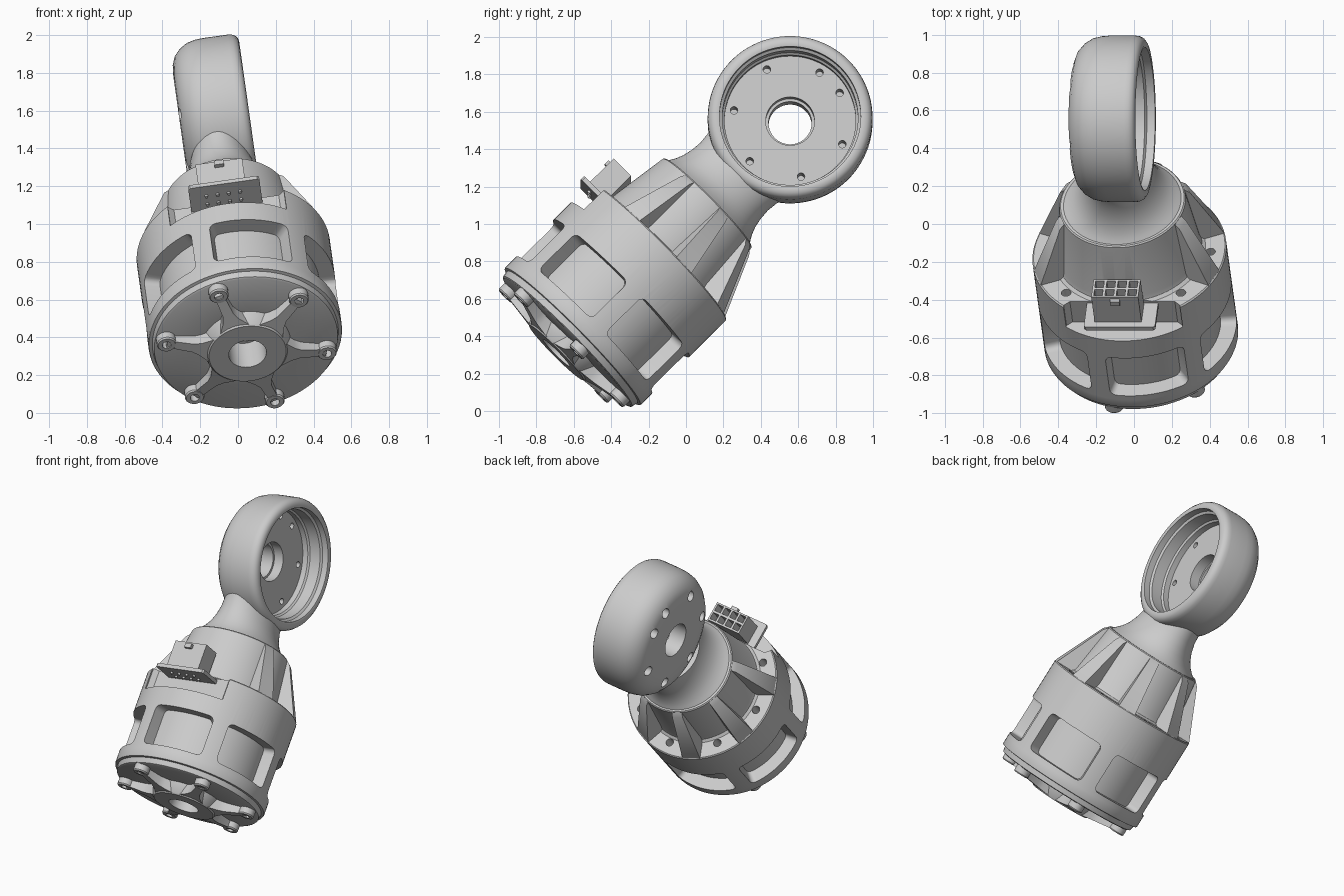
import bpy, bmesh
from math import radians, cos, sin, pi, tau
from mathutils import Matrix, Vector

cube = bpy.data.objects.get("Cube")
if cube:
    bpy.data.objects.remove(cube, do_unlink=True)

grey = bpy.data.materials.new("light grey")
grey.use_nodes = True
grey.diffuse_color = (0.6, 0.6, 0.6, 1)
grey.node_tree.nodes["Principled BSDF"].inputs["Base Color"].default_value = (0.6, 0.6, 0.6, 1)

# Parts are built upright, then leaned back and sideways together
LEAN = (Matrix.Translation((0.045, -0.65, 0.355))
        @ Matrix.Rotation(radians(-8), 4, 'Y') @ Matrix.Rotation(radians(-45), 4, 'X'))
RING_Z = 1.705
SIDE = Matrix.Translation((0, 0, RING_Z)) @ Matrix.Rotation(pi / 2, 4, 'Y')


def spot(angle, r, z):
    return Matrix.Rotation(radians(angle), 4, 'Z') @ Matrix.Translation((r, 0, z))


def finish(name, bm):
    bmesh.ops.recalc_face_normals(bm, faces=bm.faces)
    mesh = bpy.data.meshes.new(name)
    bm.to_mesh(mesh)
    bm.free()
    mesh.materials.append(grey)
    ob = bpy.data.objects.new(name, mesh)
    bpy.context.collection.objects.link(ob)
    ob.matrix_world = LEAN
    return ob


def lathe(bm, profile, matrix=Matrix(), steps=96):
    """Revolve a closed (radius, height) profile."""
    before = set(bm.verts)
    vs = [bm.verts.new((r, 0, z)) for r, z in profile]
    es = [bm.edges.new((a, b)) for a, b in zip(vs, vs[1:] + vs[:1])
          if a.co.x > 0 or b.co.x > 0]
    bmesh.ops.spin(bm, geom=vs + es, cent=(0, 0, 0), axis=(0, 0, 1),
                   angle=tau, steps=steps, use_merge=True)
    new = [v for v in bm.verts if v not in before]
    bmesh.ops.remove_doubles(bm, verts=new, dist=1e-5)
    new = [v for v in bm.verts if v not in before]
    bmesh.ops.transform(bm, matrix=matrix, verts=new)


def prism(bm, points, z0, z1, matrix=Matrix()):
    lo = [bm.verts.new(matrix @ Vector((x, y, z0))) for x, y in points]
    hi = [bm.verts.new(matrix @ Vector((x, y, z1))) for x, y in points]
    bm.faces.new(lo[::-1])
    bm.faces.new(hi)
    for i in range(len(lo)):
        j = (i + 1) % len(lo)
        bm.faces.new((lo[i], lo[j], hi[j], hi[i]))
    return lo + hi


def box(bm, x0, x1, y0, y1, z0, z1):
    prism(bm, [(x0, y0), (x1, y0), (x1, y1), (x0, y1)], z0, z1)


def rod(bm, r, length, matrix, n=24):
    bmesh.ops.create_cone(bm, cap_ends=True, segments=n, radius1=r, radius2=r,
                          depth=length, matrix=matrix)


def cut(target, bm):
    cutter = finish("cutter", bm)
    cutter.hide_render = True
    mod = target.modifiers.new("cut", 'BOOLEAN')
    mod.operation, mod.solver, mod.object = 'DIFFERENCE', 'EXACT', cutter
    bpy.context.view_layer.update()
    bpy.context.view_layer.objects.active = target
    bpy.ops.object.modifier_apply(modifier=mod.name)
    bpy.data.objects.remove(cutter, do_unlink=True)


# Motor housing with tapered shoulder
bm = bmesh.new()
lathe(bm, [(0, .12), (.515, .12), (.515, .705), (.508, .712), (.405, .712), (.388, .725),
           (.38, .75), (.338, 1.06), (.335, 1.077), (.328, 1.084), (0, 1.084)])
housing = finish("housing", bm)

# Six rounded windows, the board notch, screw holes and the shaft bore
bm = bmesh.new()
for k in range(6):
    w = bmesh.new()
    bmesh.ops.create_cube(w, size=1)
    bmesh.ops.scale(w, vec=(.42, .2, .28), verts=w.verts)
    edges = [e for e in w.edges if abs((e.verts[0].co - e.verts[1].co).y) > .1]
    bmesh.ops.bevel(w, geom=edges, offset=.035, segments=4, profile=.5, affect='EDGES')
    for i in range(-7, 8):
        bmesh.ops.bisect_plane(w, geom=w.verts[:] + w.edges[:] + w.faces[:],
                               plane_co=(i * .026, 0, 0), plane_no=(1, 0, 0))
    for v in w.verts:
        a, r = radians(-18 + 60 * k) + v.co.x * 2, .53 + v.co.y
        v.co = (r * cos(a), r * sin(a), .29 + v.co.z)
    tmp = bpy.data.meshes.new("tmp")
    w.to_mesh(tmp)
    w.free()
    bm.from_mesh(tmp)
    bpy.data.meshes.remove(tmp)
prism(bm, [(-.33, -.6), (.33, -.6), (.31, -.4), (.28, -.372), (-.28, -.372), (-.31, -.4)],
      .56, .8)
for k in range(8):
    if k != 6:
        rod(bm, .026, .2, spot(45 * k, .433, .7))
rod(bm, .085, .6, Matrix.Translation((0, 0, .1)), 48)
cut(housing, bm)

# Shoulder ribs between the screw pads, wider at the foot
bm = bmesh.new()
outline = [(.28, .69), (.508, .69), (.508, .715), (.36, 1.05), (.335, 1.075), (.28, 1.075)]
for k in range(8):
    if k not in (5, 6):
        turn = Matrix.Rotation(radians(22.5 + 45 * k), 4, 'Z')
        for v in prism(bm, outline, -.062, .062, Matrix.Rotation(pi / 2, 4, 'X')):
            v.co.y *= 1 - 1.2 * (v.co.z - .7)
            v.co = turn @ v.co
finish("shoulder_ribs", bm)

# End cover with raised hub
bm = bmesh.new()
lathe(bm, [(.1, -.06), (.205, -.06), (.215, -.05), (.235, .02), (.478, .02),
           (.488, .025), (.495, .06), (.512, .063), (.515, .07), (.515, .12), (.1, .12)])
finish("end_cover", bm)

# Cover spokes sloping out to the screw bosses
bm = bmesh.new()
half = [(.19, -.085), (.25, -.045), (.29, -.03), (.43, -.024)]
outline = half + [(x, -y) for x, y in reversed(half)]
for k in range(6):
    turn = spot(15.5 + 60 * k, 0, 0)
    for v in prism(bm, outline, -.02, .05):
        if v.co.z < 0:
            v.co.z -= .035 * (.43 - v.co.x) / .24
        v.co = turn @ v.co
    lathe(bm, [(.024, -.028), (.046, -.028), (.052, -.02), (.052, .05), (.024, .05)],
          spot(15.5 + 60 * k, .433, 0), 24)
finish("cover_spokes", bm)

# Neck, round at the shoulder and oval at the ring
bm = bmesh.new()
rings = []
for z, rx, ry in [(1.075, .325, .325), (1.1, .29, .305), (1.13, .256, .288), (1.17, .225, .272),
                  (1.22, .2, .261), (1.28, .18, .256), (1.34, .17, .262), (1.4, .165, .275)]:
    rings.append([bm.verts.new((rx * cos(tau * i / 64), ry * sin(tau * i / 64), z))
                  for i in range(64)])
for lo, hi in zip(rings, rings[1:]):
    for i in range(64):
        bm.faces.new((lo[i], lo[i - 1], hi[i - 1], hi[i]))
bm.faces.new(rings[0])
bm.faces.new(rings[-1])
neck = finish("neck", bm)
bm = bmesh.new()
rod(bm, .4, 1, SIDE, 96)
cut(neck, bm)

# Joint ring: a cup opening to the left
bm = bmesh.new()
lathe(bm, [(.115, -.185), (.27, -.185), (.32, -.18), (.365, -.163), (.402, -.13), (.426, -.09),
           (.437, -.045), (.44, 0), (.44, .13), (.437, .152), (.428, .17), (.412, .182),
           (.39, .186), (.377, .183), (.377, .14), (.362, .13), (.362, .05),
           (.35, .04), (.35, 0), (.13, 0), (.13, -.07), (.115, -.07)], SIDE)
ring = finish("joint_ring", bm)
bm = bmesh.new()
for angle in (30, 59, 114, 169, 225, 281, 336):
    a = radians(angle + 45)
    for r, lo, hi in ((.02, -.12, .05), (.034, -.25, -.1)):
        rod(bm, r, hi - lo, Matrix.Translation(
            ((lo + hi) / 2, .305 * cos(a), RING_Z + .305 * sin(a)))
            @ Matrix.Rotation(pi / 2, 4, 'Y'))
cut(ring, bm)

# Connector board with solder pins
bm = bmesh.new()
prism(bm, [(-.18, -.55), (.18, -.55), (.19, -.54), (.19, -.27), (-.19, -.27), (-.19, -.54)],
      .675, .7)
finish("connector_board", bm)
bm = bmesh.new()
for i in range(4):
    for y in (-.48, -.42):
        rod(bm, .009, .02, Matrix.Translation((-.1 + .06 * i, y, .672)), 12)
finish("connector_pins", bm)

# Connector body with eight sockets and a latch
bm = bmesh.new()
box(bm, -.135, .115, -.512, -.38, .695, .885)
connector = finish("connector_body", bm)
bm = bmesh.new()
for i in range(4):
    for y in (-.478, -.416):
        x = -.1 + .06 * i
        box(bm, x - .023, x + .023, y - .023, y + .023, .8, .95)
cut(connector, bm)
bm = bmesh.new()
box(bm, -.035, .015, -.535, -.505, .84, .87)
finish("connector_latch", bm)

# Smooth the curved surfaces, keep edges sharp
bpy.ops.object.select_all(action='DESELECT')
for ob in bpy.context.collection.objects:
    if ob.type == 'MESH' and ob.data.materials and ob.data.materials[0] == grey:
        ob.select_set(True)
        bpy.context.view_layer.objects.active = ob
bpy.ops.object.shade_smooth_by_angle(angle=radians(32))
